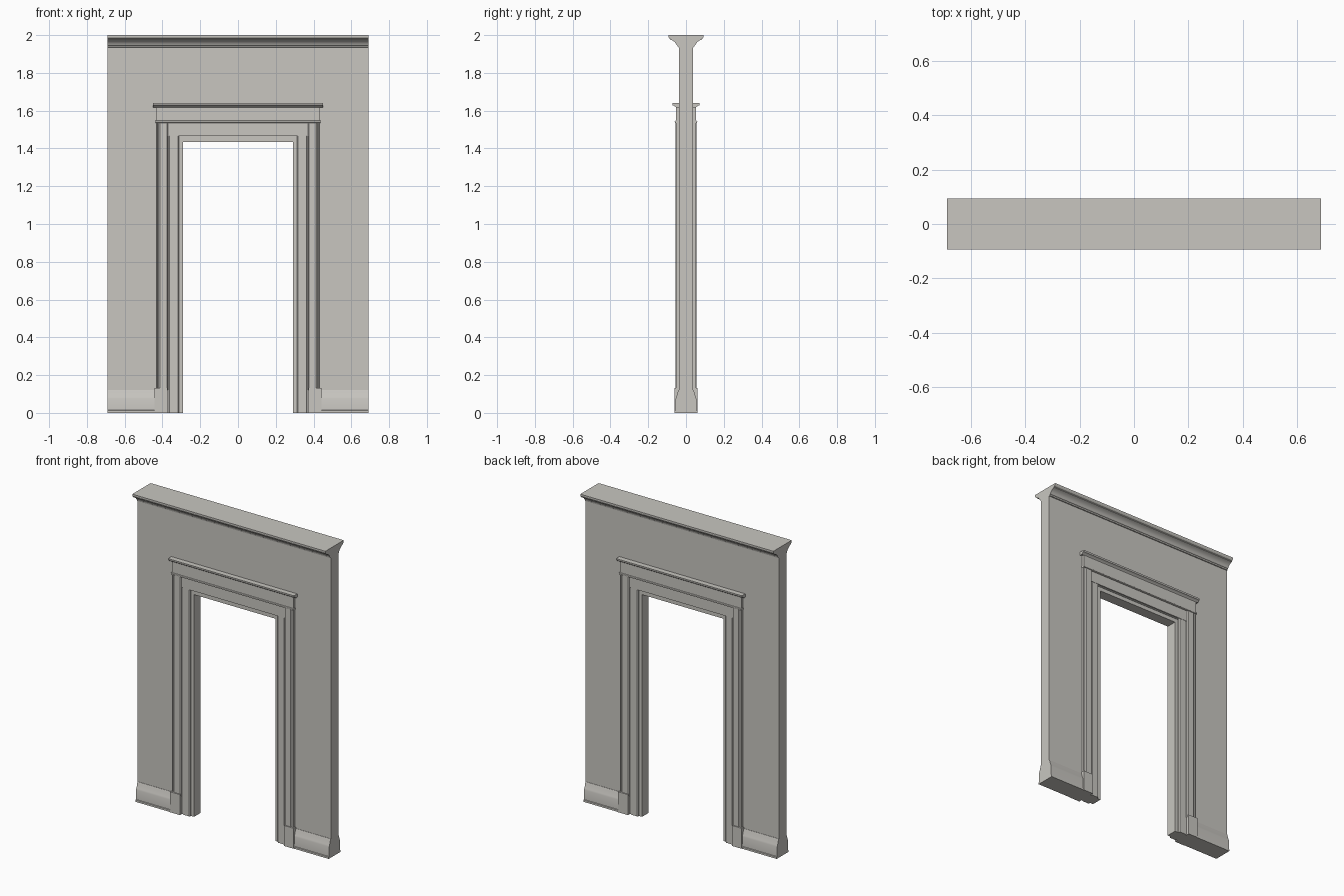
import bpy, bmesh
from mathutils import Vector
from math import radians

cube = bpy.data.objects.get("Cube")
if cube:
    bpy.data.objects.remove(cube)

plaster = bpy.data.materials.new("warm_grey_plaster")
plaster.use_nodes = True
colour = (0.58, 0.565, 0.53, 1)
plaster.diffuse_color = colour
plaster.node_tree.nodes["Principled BSDF"].inputs["Base Color"].default_value = colour


def prism(name, profile, axis, start, end, smooth=False):
    """Extrude a closed profile along x, y or z; the profile uses the other two axes in order."""
    i = "xyz".index(axis)

    def place(p, t):
        co = list(p)
        co.insert(i, t)
        return Vector(co)

    bm = bmesh.new()
    face = bm.faces.new([bm.verts.new(place(p, start)) for p in profile])
    result = bmesh.ops.extrude_face_region(bm, geom=[face])
    moved = [v for v in result["geom"] if isinstance(v, bmesh.types.BMVert)]
    bmesh.ops.translate(bm, verts=moved, vec=place((0, 0), end - start))
    bmesh.ops.recalc_face_normals(bm, faces=bm.faces)
    mesh = bpy.data.meshes.new(name)
    bm.to_mesh(mesh)
    bm.free()
    mesh.materials.append(plaster)
    obj = bpy.data.objects.new(name, mesh)
    bpy.context.collection.objects.link(obj)
    if smooth:
        bpy.ops.object.select_all(action="DESELECT")
        obj.select_set(True)
        bpy.context.view_layer.objects.active = obj
        bpy.ops.object.shade_smooth_by_angle(angle=radians(25))
    return obj


def arch(name, inner, outer, inner_top, outer_top, depth):
    """Square arch standing on the floor, symmetric front to back."""
    half = [(inner, inner_top), (inner, 0), (outer, 0), (outer, outer_top)]
    prism(name, half + [(-x, z) for x, z in reversed(half)], "y", -depth, depth)


def both_faces(half):
    """Complete a half section given as (depth, height) on both wall faces."""
    return half + [(-y, z) for y, z in reversed(half)]


WALL = 0.038

# Wall and the lining of the opening
arch("wall", 0.36, 0.69, 1.46, 2.0, WALL)
arch("door_lining", 0.29, 0.37, 1.435, 1.47, 0.034)

# Crown moulding along the top
crown = [(WALL, 1.935), (0.043, 1.937), (0.045, 1.945), (0.050, 1.948),
         (0.054, 1.956), (0.062, 1.965), (0.073, 1.972), (0.083, 1.976),
         (0.084, 1.980), (0.090, 1.984), (0.0935, 1.991), (0.0935, 2.0)]
prism("crown_moulding", both_faces(crown), "x", -0.69, 0.69, True)

# Lintel, frieze with bead, and cap moulding over the opening
prism("lintel", both_faces([(0.048, 1.465), (0.048, 1.54)]), "x", -0.38, 0.38)
prism("frieze", both_faces([(0.054, 1.54), (0.054, 1.622)]), "x", -0.435, 0.435)
bead = [(0.055, 1.535), (0.059, 1.537), (0.060, 1.541), (0.059, 1.545), (0.055, 1.547)]
prism("frieze_bead", both_faces(bead), "x", -0.438, 0.438, True)
cap = [(0.054, 1.618), (0.058, 1.622), (0.064, 1.626), (0.071, 1.629), (0.072, 1.64)]
prism("cap_moulding", both_faces(cap), "x", -0.45, 0.45, True)

# Skirting, casing, inner architrave and plinth block on every side
skirting = [(0, 0), (0.060, 0), (0.060, 0.012), (0.056, 0.014), (0.055, 0.075),
            (0.052, 0.085), (0.047, 0.098), (0.044, 0.11), (0.040, 0.122), (0, 0.124)]
casing = [(0.37, 0), (0.37, 0.050), (0.376, 0.055), (0.414, 0.055), (0.420, 0.049),
          (0.424, 0.049), (0.428, 0.053), (0.435, 0.053), (0.435, 0)]
architrave = [(0.312, 0), (0.312, 0.040), (0.318, 0.046), (0.362, 0.046),
              (0.366, 0.041), (0.375, 0.041), (0.375, 0)]
plinth = [(0.372, 0), (0.372, 0.062), (0.441, 0.062), (0.441, 0)]

for side, sx in (("right", -1), ("left", 1)):
    for face, sy in (("front", -1), ("back", 1)):
        tag = f"{face}_{side}"

        def flip(points):
            return [(x * sx, y * sy) for x, y in points]

        prism(f"skirting_{tag}", [(y * sy, z) for y, z in skirting],
              "x", 0.43 * sx, 0.69 * sx, True)
        prism(f"casing_{tag}", flip(casing), "z", 0.12, 1.54)
        prism(f"architrave_{tag}", flip(architrave), "z", 0, 1.466)
        prism(f"plinth_block_{tag}", flip(plinth), "z", 0, 0.132)
